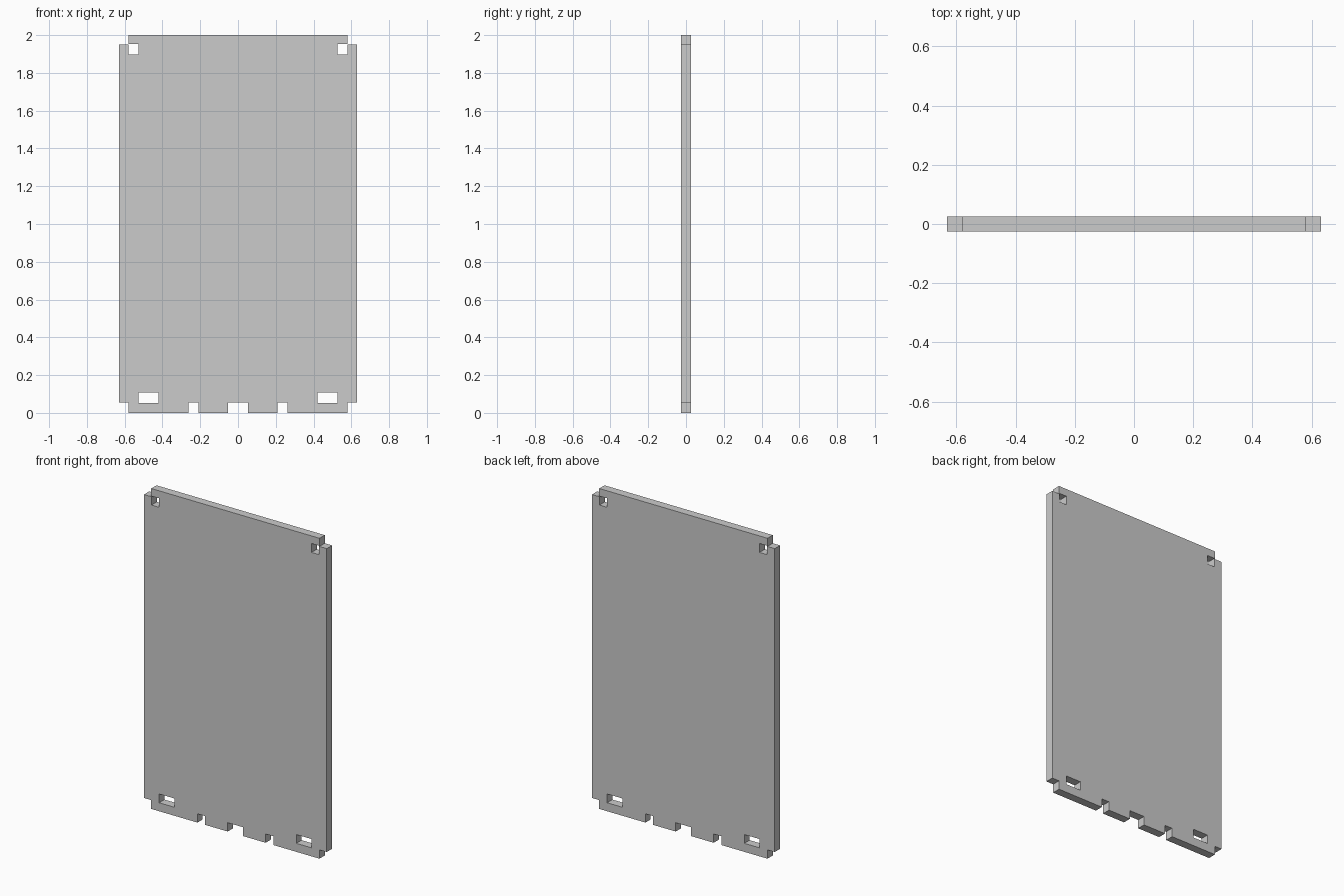
import bpy, bmesh
from mathutils import Vector

if "Cube" in bpy.data.objects:
    bpy.data.objects.remove(bpy.data.objects["Cube"])

T = 0.052                                   # panel thickness
OUT, INN = 0.631, 0.581                     # full half width, half width of end tabs
LOW, HIGH = 0.055, 1.949                    # heights of the corner steps


def rect(x0, x1, z0, z1):
    return [(x0, z0), (x1, z0), (x1, z1), (x0, z1)]


def mirror(pts):
    return [(-x, z) for x, z in reversed(pts)]


def add_loop(bm, pts):
    vs = [bm.verts.new((x, -T / 2, z)) for x, z in pts]
    return [bm.edges.new((vs[i - 1], vs[i])) for i in range(len(vs))]


# Right half of the outline: bottom notches, corner steps, top edge
half = [(0.053, LOW), (0.053, 0), (0.209, 0), (0.209, LOW),
        (0.262, LOW), (0.262, 0), (INN, 0), (INN, LOW),
        (OUT, LOW), (OUT, HIGH), (INN, HIGH), (INN, 2)]
# Tenon slots at the bottom and square holes by the top corners
slots = [rect(0.421, 0.526, 0.053, 0.108), rect(0.526, 0.579, 1.897, 1.953)]

bm = bmesh.new()
edges = add_loop(bm, half + mirror(half))
for s in slots:
    edges += add_loop(bm, s) + add_loop(bm, mirror(s))

# Fill the profile around the holes and give it thickness
bmesh.ops.triangle_fill(bm, use_beauty=True, edges=edges, normal=Vector((0, -1, 0)))
ext = bmesh.ops.extrude_face_region(bm, geom=bm.faces[:], use_keep_orig=True)
top = [g for g in ext["geom"] if isinstance(g, bmesh.types.BMVert)]
bmesh.ops.translate(bm, verts=top, vec=(0, T, 0))
bmesh.ops.recalc_face_normals(bm, faces=bm.faces[:])

mesh = bpy.data.meshes.new("slotted_panel")
bm.to_mesh(mesh)
bm.free()
panel = bpy.data.objects.new("slotted_panel", mesh)
bpy.context.collection.objects.link(panel)
